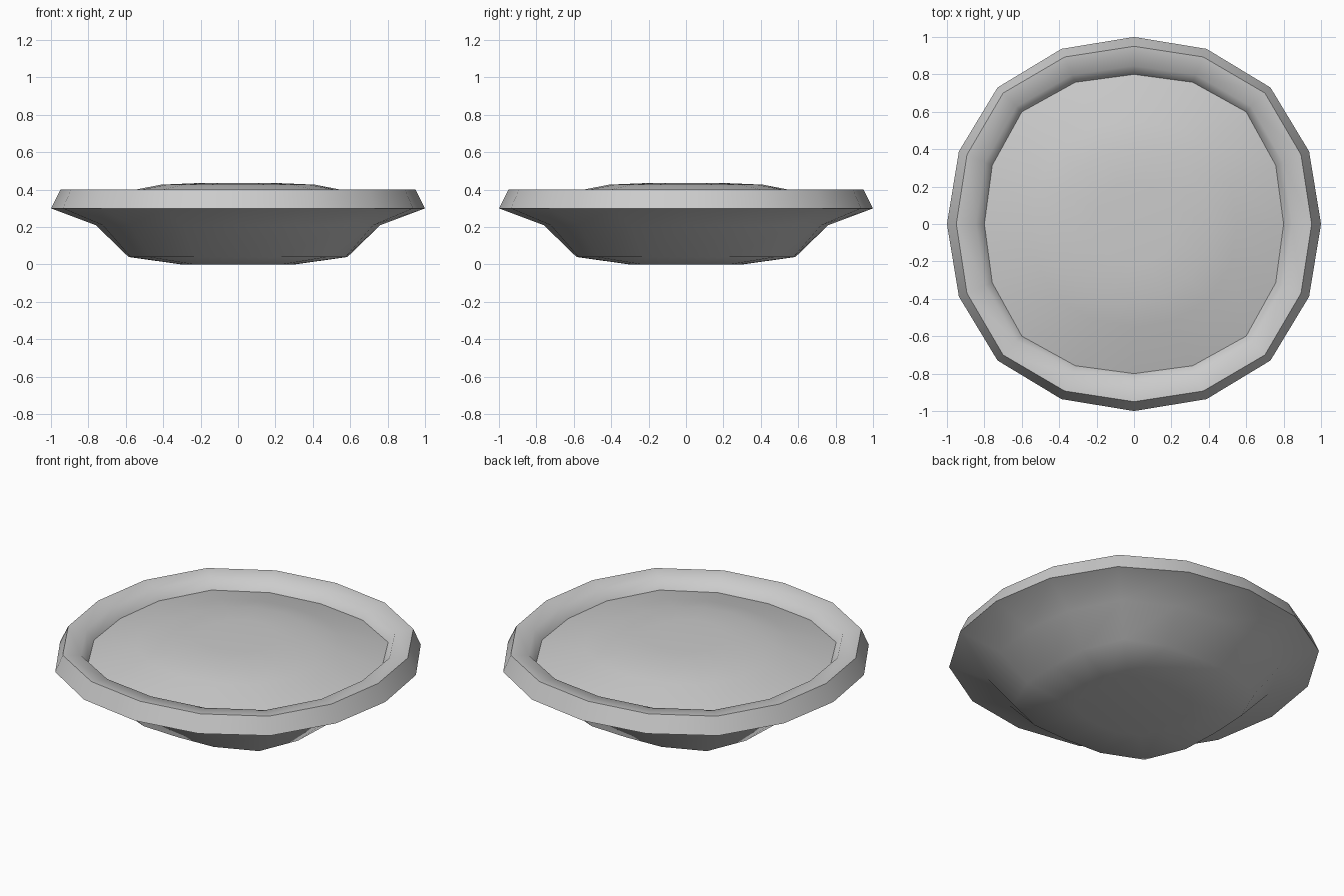
import bpy
import bmesh
import math

cube = bpy.data.objects.get("Cube")
if cube:
    bpy.data.objects.remove(cube, do_unlink=True)

SIDES = 16

# One plain grey for the whole model
grey = bpy.data.materials.new("plain grey")
grey.use_nodes = True
colour = (0.6, 0.6, 0.6, 1)
grey.diffuse_color = colour
grey.node_tree.nodes["Principled BSDF"].inputs["Base Color"].default_value = colour


def lathe(name, profile, capped_first=False, capped_last=False):
    """Stack rings of (radius, height, diagonal bulge) into a skin."""
    bm = bmesh.new()
    rings = []
    for radius, z, bulge in profile:
        ring = []
        for i in range(SIDES):
            a = math.tau * i / SIDES
            r = radius * (1 + bulge * abs(math.sin(2 * a)) ** 2.5)
            ring.append(bm.verts.new((r * math.cos(a), r * math.sin(a), z)))
        rings.append(ring)
    for low, high in zip(rings, rings[1:]):
        for i in range(SIDES):
            j = (i + 1) % SIDES
            bm.faces.new((low[i], low[j], high[j], high[i]))
    if capped_first:
        bm.faces.new(rings[0][::-1])
    if capped_last:
        bm.faces.new(rings[-1])
    mesh = bpy.data.meshes.new(name)
    bm.to_mesh(mesh)
    bm.free()
    mesh.materials.append(grey)
    obj = bpy.data.objects.new(name, mesh)
    bpy.context.collection.objects.link(obj)
    bpy.ops.object.select_all(action="DESELECT")
    obj.select_set(True)
    bpy.context.view_layer.objects.active = obj
    bpy.ops.object.shade_smooth_by_angle(angle=math.radians(55))


# Dish: flat base, flared wall, bevelled rim, rounded lip, drop into the bowl
lathe("dish", [
    (0.30, 0.0, 0.1),
    (0.585, 0.04, 0.15),
    (0.76, 0.21, 0.07),
    (1.0, 0.30, 0.032),
    (0.95, 0.40, 0.042),
    (0.845, 0.39, 0.05),
    (0.80, 0.33, 0.06),
], capped_first=True)

# Filling: shallow dome rising from the bowl
lathe("filling", [
    (0.80, 0.33, 0.06),
    (0.55, 0.40, 0.04),
    (0.41, 0.427, 0),
    (0.22, 0.435, 0),
], capped_last=True)
